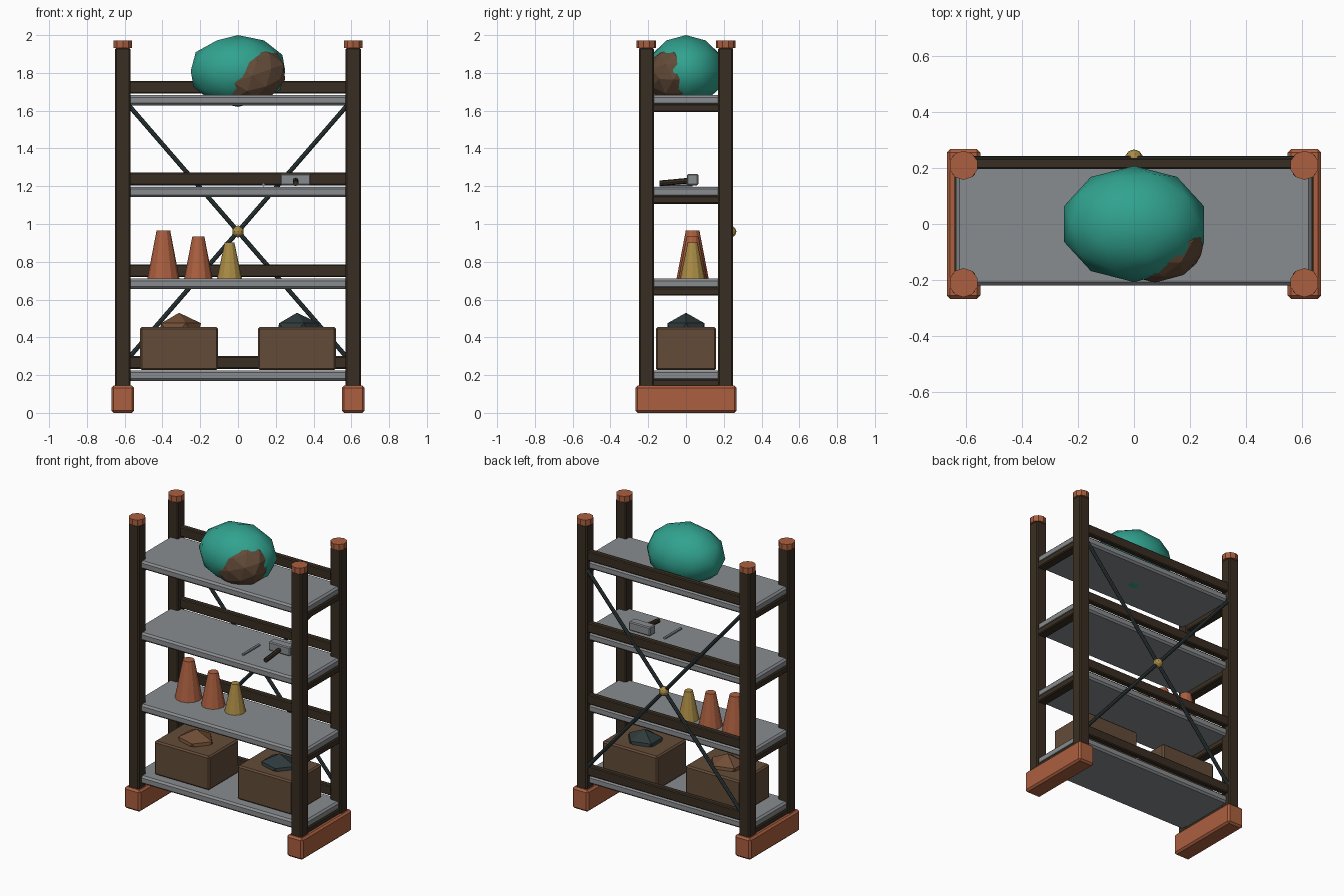
import bpy, bmesh, math
from mathutils import Vector

cube = bpy.data.objects.get("Cube")
if cube:
    bpy.data.objects.remove(cube, do_unlink=True)


def material(name, hex_colour):
    rgb = [int(hex_colour[i:i + 2], 16) / 255 for i in (0, 2, 4)]
    lin = [c / 12.92 if c <= 0.04045 else ((c + 0.055) / 1.055) ** 2.4 for c in rgb]
    m = bpy.data.materials.new(name)
    m.use_nodes = True
    m.diffuse_color = (*lin, 1)
    m.node_tree.nodes["Principled BSDF"].inputs["Base Color"].default_value = (*lin, 1)
    return m


dark_wood = material("dark wood", "392E22")
rust = material("rust orange", "AB5F3F")
steel = material("grey steel", "898C8F")
crate_brown = material("crate brown", "634B38")
earth = material("earth brown", "704E36")
slate = material("slate", "2F3A3C")
teal = material("teal", "31A28F")
gold = material("gold", "A98B45")


def finish(bm, name, mat, loc=(0, 0, 0), bevel=0, smooth=False):
    bmesh.ops.recalc_face_normals(bm, faces=bm.faces)
    mesh = bpy.data.meshes.new(name)
    bm.to_mesh(mesh)
    bm.free()
    mesh.materials.append(mat)
    for p in mesh.polygons:
        p.use_smooth = smooth
    ob = bpy.data.objects.new(name, mesh)
    ob.location = loc
    bpy.context.collection.objects.link(ob)
    if bevel:
        mod = ob.modifiers.new("bevel", "BEVEL")
        mod.width = bevel
        mod.segments = 1
    return ob


def box(name, mat, lo, hi, bevel=0.006):
    lo, hi = Vector(lo), Vector(hi)
    bm = bmesh.new()
    bmesh.ops.create_cube(bm, size=1)
    bmesh.ops.scale(bm, vec=hi - lo, verts=bm.verts)
    return finish(bm, name, mat, (lo + hi) / 2, bevel)


def cone(name, mat, base, r1, r2, height, sides):
    bm = bmesh.new()
    bmesh.ops.create_cone(bm, cap_ends=True, segments=sides, radius1=r1, radius2=r2, depth=height)
    return finish(bm, name, mat, Vector(base) + Vector((0, 0, height / 2)))


def rod(name, mat, a, b, radius, sides=8):
    a, b = Vector(a), Vector(b)
    bm = bmesh.new()
    bmesh.ops.create_cone(bm, cap_ends=True, segments=sides, radius1=radius, radius2=radius,
                          depth=(b - a).length)
    ob = finish(bm, name, mat, (a + b) / 2)
    ob.rotation_euler = (b - a).to_track_quat("Z", "Y").to_euler()
    return ob


def ball(name, mat, loc, radii, subdivisions, smooth=False):
    bm = bmesh.new()
    bmesh.ops.create_icosphere(bm, subdivisions=subdivisions, radius=1)
    bmesh.ops.scale(bm, vec=radii, verts=bm.verts)
    return finish(bm, name, mat, loc, 0, smooth)


# Frame: posts, caps and feet
PX, PY = 0.61, 0.21
for sx, side in ((1, "left"), (-1, "right")):
    x = sx * PX
    for sy, end in ((1, "back"), (-1, "front")):
        y = sy * PY
        box(f"{end}_{side}_post", dark_wood, (x - 0.04, y - 0.04, 0.1), (x + 0.04, y + 0.04, 1.935), 0.008)
        cone(f"{end}_{side}_cap", rust, (x, y, 1.932), 0.052, 0.052, 0.04, 10)
    box(f"{side}_foot", rust, (x - 0.06, -0.268, 0), (x + 0.06, 0.268, 0.145), 0.012)

# Shelves with their side beams and back rails
for i in range(4):
    top = 0.225 + 0.486 * i
    box(f"shelf_{i + 1}", steel, (-0.637, -0.22, top - 0.055), (0.637, 0.22, top), 0.012)
    box(f"back_rail_{i + 1}", dark_wood, (-PX, 0.196, top + 0.008), (PX, 0.236, top + 0.075))
    for sx, side in ((1, "left"), (-1, "right")):
        x = sx * PX
        box(f"{side}_beam_{i + 1}", dark_wood, (x - 0.033, -PY, top - 0.09), (x + 0.033, PY, top - 0.048))

# Crossed braces and their hub
for s in (1, -1):
    rod("cross_brace", slate, (-s * PX, 0.232, 0.255), (s * PX, 0.232, 1.665), 0.012)
ball("brace_hub", gold, (0, 0.235, 0.96), (0.032, 0.032, 0.032), 2)

# Crates with heaps
for x, heap in ((-0.312, earth), (0.312, slate)):
    box("crate", crate_brown, (x - 0.207, -0.16, 0.226), (x + 0.207, 0.16, 0.455), 0.01)
    ball("crate_heap", heap, (x, 0, 0.43), (0.13, 0.115, 0.1), 1)

# Traffic-style cones on the second shelf
for x, r1, r2, h, mat in ((-0.395, 0.085, 0.036, 0.255, rust),
                          (-0.21, 0.075, 0.032, 0.222, rust),
                          (-0.045, 0.066, 0.026, 0.19, gold)):
    cone("tapered_cone", mat, (x, 0.035, 0.711), r1, r2, h, 12)

# Hammer and rod on the third shelf
box("hammer_head", steel, (0.225, 0.005, 1.205), (0.385, 0.065, 1.265))
rod("hammer_handle", dark_wood, (0.305, -0.14, 1.215), (0.305, 0.02, 1.23), 0.015)
rod("steel_rod", steel, (0.135, -0.14, 1.208), (0.135, 0.035, 1.208), 0.009, 6)

# Boulder-like ball with an earthy patch breaking through
ball("large_ball", teal, (0, 0, 1.81), (0.263, 0.208, 0.19), 2, True)
patch = ball("earth_patch", crate_brown, (0.075, -0.065, 1.785), (0.185, 0.145, 0.15), 2)
patch.rotation_euler = (0, -math.radians(20), 0)
